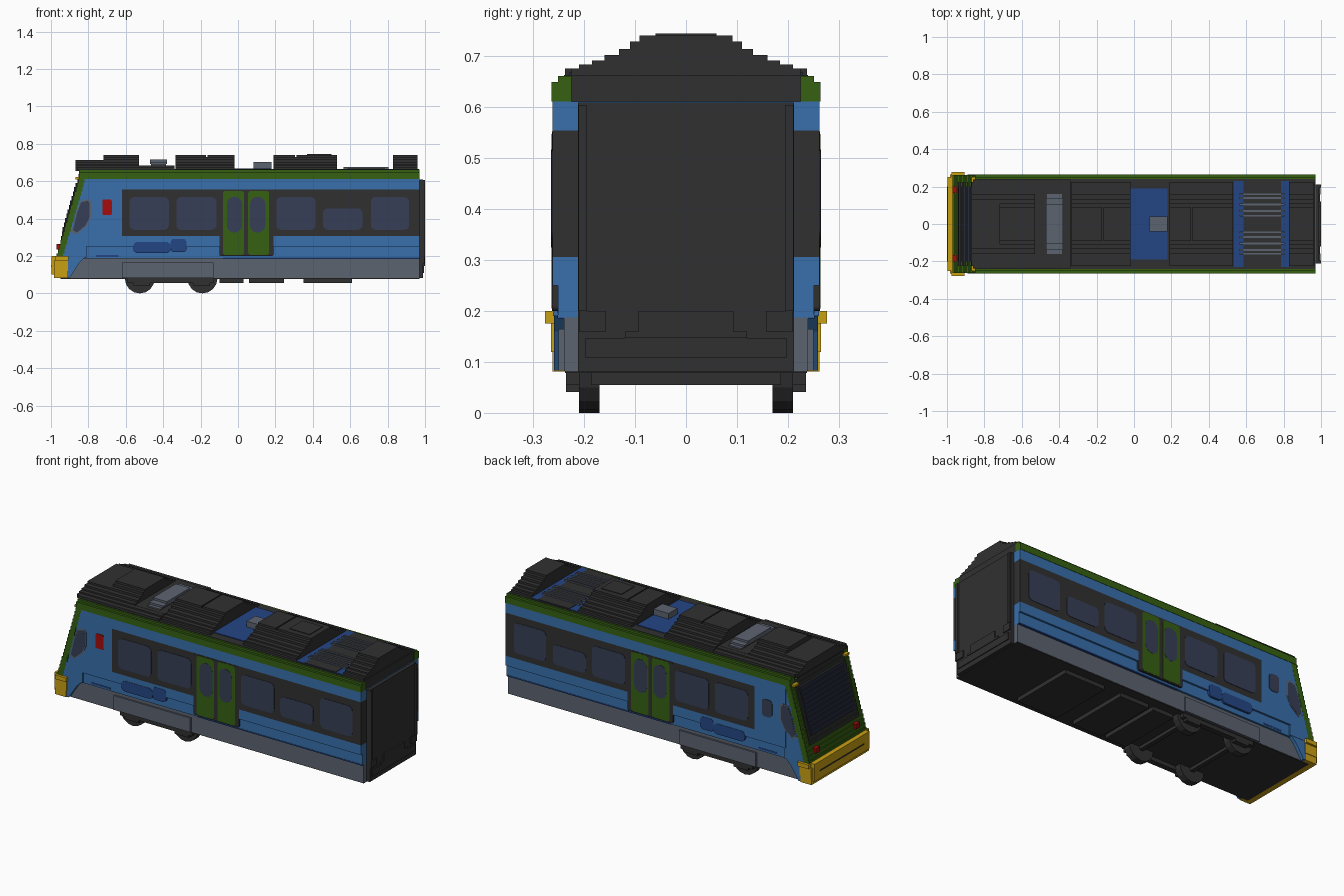
import bpy, bmesh, math

if "Cube" in bpy.data.objects:
    bpy.data.objects.remove(bpy.data.objects["Cube"], do_unlink=True)


def material(name, rgb):
    lin = [((c / 255 + 0.055) / 1.055) ** 2.4 for c in rgb] + [1]
    m = bpy.data.materials.new(name)
    m.use_nodes = True
    m.diffuse_color = lin
    bsdf = m.node_tree.nodes["Principled BSDF"]
    bsdf.inputs["Base Color"].default_value = lin
    bsdf.inputs["Roughness"].default_value = 0.8
    return m


BLUE = material("body blue", (56, 112, 172))
NAVY = material("deep blue", (36, 70, 132))
GREEN = material("leaf green", (54, 97, 18))
YELLOW = material("bumper yellow", (202, 160, 20))
GREY = material("slate grey", (92, 99, 112))
BLACK = material("charcoal", (48, 48, 48))
RED = material("signal red", (165, 12, 12))
GLASS = material("window glass", (55, 63, 86))
SCREEN = material("windscreen glass", (38, 42, 62))


def finish(name, bm, mat):
    bmesh.ops.recalc_face_normals(bm, faces=bm.faces)
    me = bpy.data.meshes.new(name)
    bm.to_mesh(me)
    bm.free()
    me.materials.append(mat)
    ob = bpy.data.objects.new(name, me)
    bpy.context.collection.objects.link(ob)
    return ob


def add_box(bm, x0, x1, y0, y1, z0, z1):
    vs = bmesh.ops.create_cube(bm, size=1)["verts"]
    for v in vs:
        v.co.x = x1 if v.co.x > 0 else x0
        v.co.y = y1 if v.co.y > 0 else y0
        v.co.z = z1 if v.co.z > 0 else z0


def boxes(name, mat, specs):
    """One object from boxes centred on y: (x0, x1, half width, z0, z1)."""
    bm = bmesh.new()
    for x0, x1, w, z0, z1 in specs:
        add_box(bm, x0, x1, -w, w, z0, z1)
    return finish(name, bm, mat)


def side_boxes(name, mat, specs):
    """Boxes mirrored to both sides: (x0, x1, y0, y1, z0, z1)."""
    bm = bmesh.new()
    for x0, x1, y0, y1, z0, z1 in specs:
        for s in (-1, 1):
            add_box(bm, x0, x1, min(s * y0, s * y1), max(s * y0, s * y1), z0, z1)
    return finish(name, bm, mat)


def rounded(x0, x1, z0, z1, r):
    pts = []
    for i, (cx, cz) in enumerate([(x1 - r, z1 - r), (x0 + r, z1 - r), (x0 + r, z0 + r), (x1 - r, z0 + r)]):
        for k in range(5):
            a = math.pi / 2 * (i + k / 4)
            pts.append((cx + r * math.cos(a), cz + r * math.sin(a)))
    return pts


def plates(name, mat, outlines, y0, y1, sides=(-1, 1)):
    """Outlines in xz turned into slabs between y0 and y1 on the given sides."""
    bm = bmesh.new()
    for pts in outlines:
        for s in sides:
            f = bm.faces.new([bm.verts.new((x, s * y0, z)) for x, z in pts])
            ext = bmesh.ops.extrude_face_region(bm, geom=[f])["geom"]
            for v in ext:
                if isinstance(v, bmesh.types.BMVert):
                    v.co.y = s * y1
    return finish(name, bm, mat)


# Main shell, one horizontal band per colour
END, CAB = 0.97, -0.82
boxes("side_skirt", GREY, [(-0.9, END, 0.24, 0.082, 0.187)])
boxes("lower_body", BLUE, [(-0.85, END, 0.251, 0.187, 0.25), (CAB, END, 0.262, 0.25, 0.306)])
boxes("window_band", BLACK, [(-0.62, END, 0.262, 0.306, 0.555)])
boxes("cab_wall", BLUE, [(CAB, -0.62, 0.262, 0.306, 0.555)])
boxes("upper_body", BLUE, [(CAB, END, 0.262, 0.555, 0.612)])
side_boxes("roof_trim", GREEN, [(-0.85, END, 0.225, 0.264, 0.612, 0.65),
                                (-0.85, END, 0.225, 0.251, 0.65, 0.662)])
boxes("skirt_line", NAVY, [(-0.08, END, 0.2525, 0.185, 0.192), (-0.76, -0.64, 0.2525, 0.195, 0.205)])
boxes("floor", BLACK, [(-0.95, END, 0.238, 0.078, 0.085)])

# Stepped sloping cab front
nose, frame, glass, border = [], [], [], []
N = 20
H = (0.662 - 0.19) / N
for i in range(N):
    z0 = 0.19 + i * H
    z1, xf = z0 + H, -0.97 + 0.13 * i / (N - 1)
    w = 0.262 if z1 < 0.652 else 0.25
    frame.append((xf, xf + 0.035, w, z0, z1))
    if z0 < 0.6:
        nose.append((xf + 0.035, -0.81, 0.261, z0, z1))
    if 0.28 < z0 < 0.63:
        border.append((xf - 0.005, xf + 0.02, 0.225, z0, z1))
    if 0.31 < z0 < 0.57:
        glass.append((xf - 0.009, xf + 0.01, 0.2, z0, z1))
boxes("cab_side", BLUE, nose)
boxes("cab_front_frame", GREEN, frame)
boxes("windscreen_border", BLACK, border)
boxes("windscreen", SCREEN, glass)
side_boxes("tail_lights", RED, [(-0.97, -0.94, 0.165, 0.2, 0.235, 0.265)])
side_boxes("marker_lights", YELLOW, [(-0.87, -0.84, 0.21, 0.25, 0.61, 0.622)])
plates("cab_lower_corner", BLUE, [[(-0.93, 0.083), (-0.9, 0.083), (-0.85, 0.16), (-0.82, 0.19),
                                   (-0.82, 0.25), (-0.93, 0.25)]], 0.2, 0.2595)

# Bumper
boxes("bumper", YELLOW, [(-0.985, -0.915, 0.262, 0.081, 0.12), (-0.997, -0.95, 0.25, 0.1, 0.2),
                         (-0.985, -0.91, 0.265, 0.12, 0.176), (-0.975, -0.905, 0.277, 0.176, 0.2)])
boxes("bumper_groove", BLACK, [(-1.0, -0.99, 0.2, 0.143, 0.149)])

# Side windows and doors
wins = [(-0.58, -0.37, 0.515), (-0.33, -0.115, 0.515), (0.205, 0.415, 0.515),
        (0.455, 0.665, 0.455), (0.71, 0.915, 0.515)]
plates("side_windows", GLASS, [rounded(a, b, 0.34, t, 0.025) for a, b, t in wins], 0.255, 0.2645)
plates("door_surround", BLACK, [rounded(-0.1, 0.19, 0.2, 0.553, 0.01)], 0.24, 0.2632)
plates("doors", GREEN, [rounded(-0.08, 0.032, 0.205, 0.548, 0.015),
                        rounded(0.054, 0.166, 0.205, 0.548, 0.015)], 0.25, 0.2645)
plates("door_windows", GLASS, [rounded(-0.06, 0.022, 0.325, 0.517, 0.04),
                               rounded(0.064, 0.146, 0.325, 0.517, 0.04)], 0.25, 0.2655)
cab_win = [(-0.89, 0.33), (-0.865, 0.315), (-0.81, 0.36), (-0.785, 0.41),
           (-0.785, 0.49), (-0.80, 0.505), (-0.84, 0.495), (-0.865, 0.43)]
plates("cab_window_rim", GREY, [cab_win], 0.25, 0.2635)
plates("cab_window", GLASS, [[(-0.838 + (x + 0.838) * 0.85, 0.41 + (z - 0.41) * 0.9) for x, z in cab_win]],
       0.25, 0.2645)
plates("red_panel", RED, [rounded(-0.725, -0.675, 0.418, 0.502, 0.008)], 0.25, 0.265, (-1,))
plates("cab_door_window", GLASS, [rounded(-0.735, -0.67, 0.4, 0.5, 0.02)], 0.25, 0.265, (1,))
plates("side_emblem", NAVY, [rounded(-0.56, -0.36, 0.215, 0.276, 0.025),
                             rounded(-0.36, -0.275, 0.22, 0.292, 0.02)], 0.24, 0.2638)

# Roof deck and stepped arched pods
boxes("roof_deck", BLACK, [(-0.84, END - 0.003, 0.24, 0.605, 0.664),
                           (-0.86, -0.34, 0.238, 0.66, 0.676)])
STEPS = [(0.225, 0.676), (0.21, 0.684), (0.185, 0.692), (0.16, 0.703),
         (0.132, 0.715), (0.11, 0.729), (0.091, 0.741)]


def pod(name, x0, x1, top, mat=BLACK):
    specs = []
    z = 0.655
    for w, t in STEPS:
        if z < top:
            specs.append((x0, x1, w, z, min(t, top)))
        z = t
    boxes(name, mat, specs)


pod("roof_pod_cab", -0.87, -0.72, 0.713)
pod("roof_pod_a", -0.72, -0.53, 0.741)
pod("roof_recess", -0.53, -0.34, 0.685)
pod("roof_pod_b", -0.335, -0.17, 0.741)
pod("roof_pod_c", -0.163, -0.02, 0.741)
pod("roof_pod_d", 0.19, 0.305, 0.741)
pod("roof_pod_e", 0.312, 0.53, 0.741)
pod("roof_pod_end", 0.83, 0.96, 0.741)
pod("roof_pod_links", -0.17, -0.163, 0.729)
pod("roof_pod_link_rear", 0.305, 0.312, 0.729)
boxes("roof_hatch", BLACK, [(0.37, 0.5, 0.06, 0.73, 0.745)])

# Roof equipment
boxes("roof_vent", GREY, [(-0.465, -0.385, 0.16, 0.68, 0.692), (-0.47, -0.38, 0.14, 0.692, 0.703),
                          (-0.47, -0.38, 0.105, 0.703, 0.715)])
boxes("roof_blue_tray", NAVY, [(-0.02, 0.18, 0.19, 0.655, 0.669), (0.535, 0.83, 0.23, 0.655, 0.666)])
boxes("roof_grey_unit", GREY, [(0.083, 0.18, 0.04, 0.66, 0.702)])
boxes("resistor_bed", BLACK, [(0.585, 0.785, 0.23, 0.66, 0.669)])
side_boxes("resistor_rods", GREY, [(0.565, 0.805, y, y + 0.009, 0.66, 0.675)
                                   for y in (0.04, 0.065, 0.1, 0.135, 0.155)])

# Gangway end wall
boxes("end_wall", BLACK, [(0.96, 0.99, 0.212, 0.081, 0.61), (0.98, 0.995, 0.197, 0.108, 0.147),
                          (0.985, 0.9985, 0.12, 0.147, 0.16), (0.985, 0.9985, 0.093, 0.16, 0.2)])
side_boxes("end_wall_steps", BLACK, [(0.98, 0.996, 0.157, 0.21, 0.16, 0.2),
                                     (0.96, 1.0, 0.195, 0.211, 0.2, 0.605)])

# Bogie and underfloor boxes
side_boxes("bogie_cover", GREY, [(-0.62, -0.13, 0.2, 0.25, 0.083, 0.165)])
side_boxes("bogie_frame", BLACK, [(-0.59, -0.13, 0.205, 0.236, 0.055, 0.1),
                                  (-0.56, -0.47, 0.205, 0.236, 0.041, 0.06),
                                  (-0.24, -0.15, 0.205, 0.236, 0.041, 0.06)])
bm = bmesh.new()
for x in (-0.525, -0.19):
    for s in (-1, 1):
        geo = bmesh.ops.create_cone(bm, cap_ends=True, segments=16, radius1=0.08, radius2=0.08, depth=0.04)
        for v in geo["verts"]:
            v.co = (v.co.x + x, s * 0.19 + v.co.z, v.co.y + 0.08)
    add_box(bm, x - 0.012, x + 0.012, -0.19, 0.19, 0.06, 0.085)
finish("wheels", bm, BLACK)
boxes("underfloor_boxes", BLACK, [(-0.1, 0.03, 0.187, 0.055, 0.08), (0.06, 0.245, 0.187, 0.055, 0.08),
                                  (0.35, 0.61, 0.187, 0.055, 0.08)])
